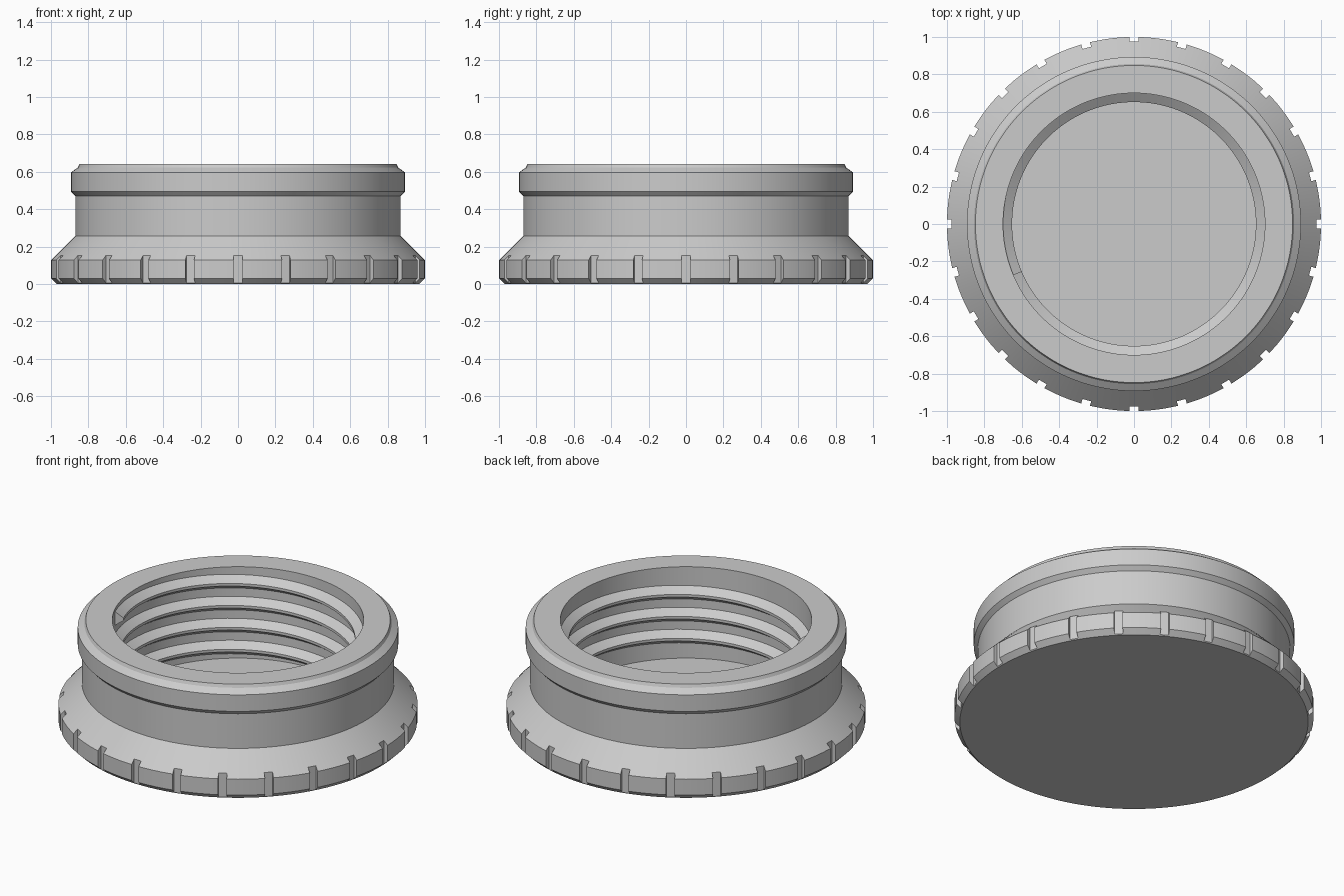
import bpy
import bmesh
from math import sin, cos, radians, pi
from mathutils import Matrix

cube = bpy.data.objects.get("Cube")
if cube:
    bpy.data.objects.remove(cube, do_unlink=True)

grey = bpy.data.materials.new("plain grey")
grey.use_nodes = True
grey.diffuse_color = (0.6, 0.6, 0.6, 1)
grey.node_tree.nodes["Principled BSDF"].inputs["Base Color"].default_value = (0.6, 0.6, 0.6, 1)


def make_object(name, bm):
    bmesh.ops.recalc_face_normals(bm, faces=bm.faces)
    mesh = bpy.data.meshes.new(name)
    bm.to_mesh(mesh)
    bm.free()
    mesh.materials.append(grey)
    obj = bpy.data.objects.new(name, mesh)
    bpy.context.collection.objects.link(obj)
    return obj


def activate(obj):
    bpy.ops.object.select_all(action='DESELECT')
    obj.select_set(True)
    bpy.context.view_layer.objects.active = obj


def lathe(name, profile, steps):
    """Revolve (radius, height) points into a closed solid."""
    bm = bmesh.new()
    rings = []
    for r, z in profile:
        rings.append([bm.verts.new((r * cos(2 * pi * i / steps), r * sin(2 * pi * i / steps), z))
                      for i in range(steps)])
    for low, high in zip(rings, rings[1:]):
        for i in range(steps):
            j = (i + 1) % steps
            bm.faces.new((low[i], low[j], high[j], high[i]))
    bm.faces.new(rings[0])
    bm.faces.new(rings[-1])
    return make_object(name, bm)


# Cap body: underside, flared grip, neck, upper collar, bore and floor
FLOOR, BORE, TOP = 0.08, 0.70, 0.642
cap_body = lathe("cap_body", [
    (0.97, 0), (1.0, 0.03), (1.0, 0.128), (0.87, 0.257),
    (0.87, 0.47), (0.893, 0.495), (0.893, 0.597), (0.856, 0.623),
    (0.848, TOP), (BORE, TOP), (BORE, FLOOR)], 144)

# Grip notches cut evenly around the flared rim
NOTCHES = 24
bm = bmesh.new()
for i in range(NOTCHES):
    place = (Matrix.Rotation(2 * pi * i / NOTCHES, 4, 'Z')
             @ Matrix.Translation((1.025, 0, 0.1))
             @ Matrix.Diagonal((0.1, 0.048, 0.4, 1)))
    bmesh.ops.create_cube(bm, size=1, matrix=place)
cutter = make_object("notch_cutter", bm)
cutter.hide_render = True
cut = cap_body.modifiers.new("notches", 'BOOLEAN')
cut.operation = 'DIFFERENCE'
cut.solver = 'EXACT'
cut.object = cutter
activate(cap_body)
bpy.ops.object.modifier_apply(modifier=cut.name)
bpy.data.objects.remove(cutter, do_unlink=True)

# Internal screw thread: a trapezoid swept down a helix from the mouth
PITCH, TURNS, STEPS = 0.135, 3.5, 120
START_ANGLE, START_Z = radians(203), 0.582
section = [(BORE + 0.005, 0.045), (0.652, 0.008), (0.652, -0.008), (BORE + 0.005, -0.045)]
bm = bmesh.new()
previous = first = None
for i in range(int(TURNS * STEPS) + 1):
    turn = i / STEPS
    a = START_ANGLE - 2 * pi * turn
    ring = [bm.verts.new((r * cos(a), r * sin(a), START_Z - PITCH * turn + dz)) for r, dz in section]
    if previous:
        for k in range(4):
            n = (k + 1) % 4
            bm.faces.new((previous[k], previous[n], ring[n], ring[k]))
    first = first or ring
    previous = ring
bm.faces.new(first)
bm.faces.new(previous)
inner_thread = make_object("inner_thread", bm)

for obj in (cap_body, inner_thread):
    activate(obj)
    bpy.ops.object.shade_smooth_by_angle(angle=radians(20))
